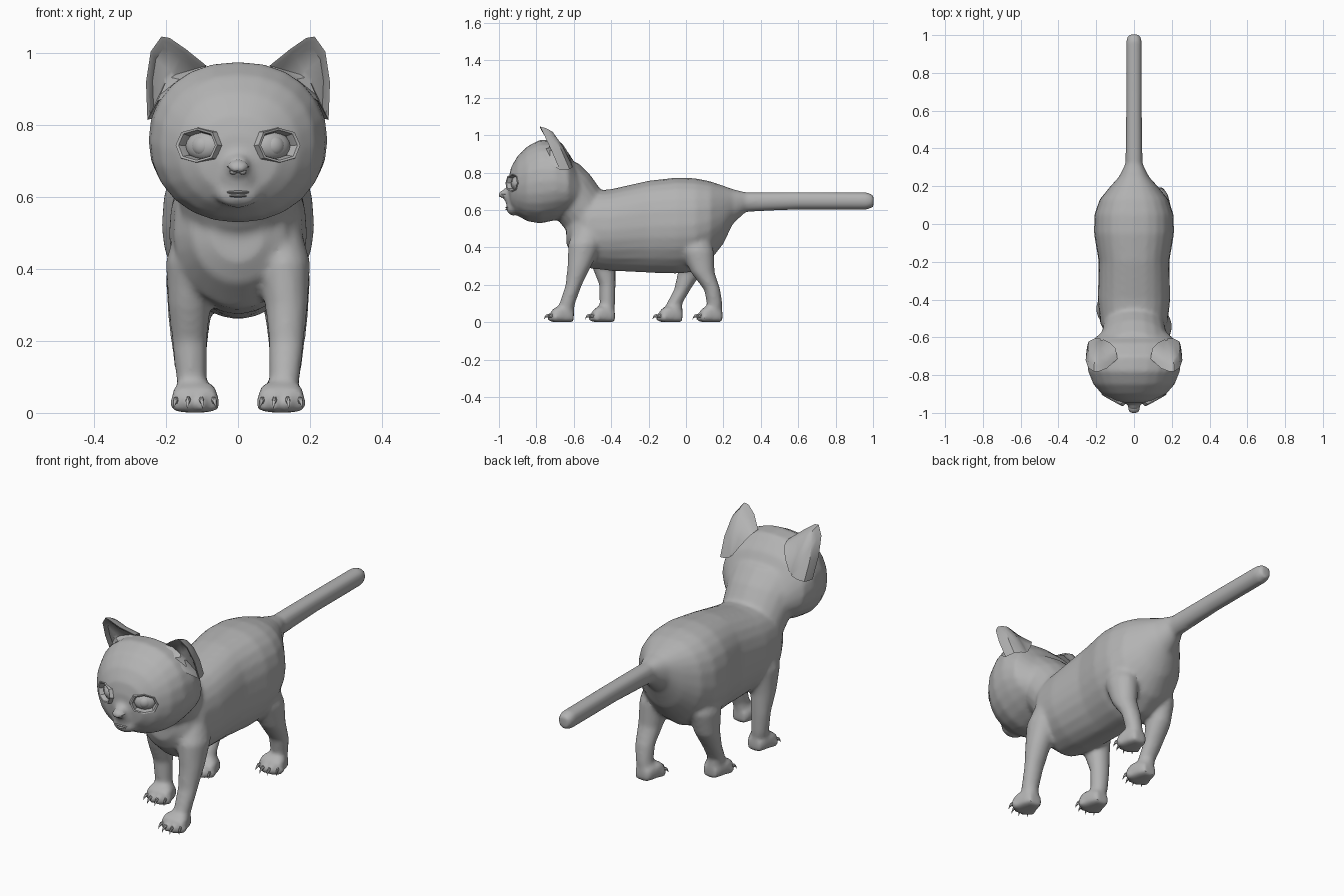
import bpy, bmesh, math
from mathutils import Vector, Matrix

if "Cube" in bpy.data.objects:
    bpy.data.objects.remove(bpy.data.objects["Cube"], do_unlink=True)

GREY = (0.45, 0.45, 0.45, 1)
fur = bpy.data.materials.new("plain grey")
fur.diffuse_color = GREY
fur.use_nodes = True
fur.node_tree.nodes["Principled BSDF"].inputs["Base Color"].default_value = GREY


def ring(centre, u, v, n=20, power=1.0, low_power=None):
    """Closed oval section; power below 1 is boxier, low_power shapes the lower half."""
    pts = []
    for i in range(n):
        a = 2 * math.pi * i / n
        c, s = math.cos(a), math.sin(a)
        p = low_power if low_power and s < 0 else power
        pts.append(Vector(centre) + Vector(u) * math.copysign(abs(c) ** p, c)
                   + Vector(v) * math.copysign(abs(s) ** p, s))
    return pts


def loft(bm, rings, cap_start=True, cap_end=True):
    rows = [[bm.verts.new(p) for p in r] for r in rings]
    n = len(rows[0])
    for a, b in zip(rows, rows[1:]):
        for i in range(n):
            bm.faces.new((a[i], a[(i + 1) % n], b[(i + 1) % n], b[i]))
    if cap_start:
        bm.faces.new(rows[0][::-1])
    if cap_end:
        bm.faces.new(rows[-1])


def loft_y(bm, table, power=1.0, low_power=None):
    """Sections along y given as (y, bottom z, top z, half width)."""
    loft(bm, [ring((0, y, (b + t) / 2), (w, 0, 0), (0, 0, (t - b) / 2), 24, power, low_power)
              for y, b, t, w in table])


def ball(bm, centre, size, segs=12):
    m = Matrix.Translation(centre) @ Matrix.Diagonal((*size, 1))
    bmesh.ops.create_uvsphere(bm, u_segments=segs, v_segments=segs // 2 + 2, radius=1, matrix=m)


def finish(bm, name):
    bmesh.ops.recalc_face_normals(bm, faces=bm.faces[:])
    mesh = bpy.data.meshes.new(name)
    bm.to_mesh(mesh)
    bm.free()
    ob = bpy.data.objects.new(name, mesh)
    bpy.context.collection.objects.link(ob)
    mesh.materials.append(fur)
    return ob


def smooth(ob, angle=35):
    bpy.ops.object.select_all(action='DESELECT')
    ob.select_set(True)
    bpy.context.view_layer.objects.active = ob
    bpy.ops.object.shade_smooth_by_angle(angle=math.radians(angle))


def apply_modifiers(ob):
    bpy.context.view_layer.update()
    dg = bpy.context.evaluated_depsgraph_get()
    mesh = bpy.data.meshes.new_from_object(ob.evaluated_get(dg))
    ob.modifiers.clear()
    ob.data = mesh
    bpy.context.view_layer.update()


skin = bmesh.new()

# Torso running into the straight tail, flat-sided above and keeled below
loft_y(skin, [(-.64, .42, .56, .07), (-.61, .36, .63, .13), (-.53, .29, .70, .178),
              (-.4, .275, .712, .192), (-.2, .265, .757, .187), (-.05, .26, .774, .212),
              (.05, .27, .77, .21), (.13, .33, .754, .182), (.2, .42, .73, .125),
              (.25, .525, .712, .08), (.32, .59, .695, .045), (.6, .602, .696, .042),
              (.97, .602, .694, .042), (1.003, .615, .68, .03)], 0.82, 1.05)

# Neck, leaning forward
loft(skin, [ring((0, y, z), (w, 0, 0), (0, .8 * d, .6 * d))
            for y, z, w, d in [(-.47, .50, .16, .13), (-.55, .60, .165, .14),
                               (-.62, .70, .18, .14), (-.69, .77, .2, .14)]])

# Head with nose bridge, muzzle and chin
loft_y(skin, [(-.948, .67, .77, .06), (-.935, .61, .83, .115), (-.90, .57, .89, .17),
              (-.85, .54, .94, .215), (-.78, .528, .977, .243), (-.70, .545, .972, .25),
              (-.63, .57, .91, .235), (-.57, .59, .81, .17)], 0.9, 0.95)
loft_y(skin, [(-.92, .65, .76, .05), (-.955, .655, .725, .036), (-.985, .662, .706, .026)])
ball(skin, (0, -.935, .66), (.05, .034, .05))
ball(skin, (0, -.925, .61), (.065, .036, .04))

# Legs: side, heel y and the y of each section going up
Z = {"front": (.04, .10, .20, .30, .42, .55), "rear": (.04, .10, .175, .265, .38, .52)}
X = (.12, .13, .135, .135, .127, .105)
RX = (.042, .043, .049, .06, .074, .06)
RY = (.045, .042, .044, .064, .09, .075)
LEGS = [("front", 1, -.60, (-.645, -.635, -.60, -.57, -.54, -.5)),
        ("front", -1, -.38, (-.43, -.42, -.42, -.44, -.45, -.45)),
        ("rear", 1, .195, (.15, .153, .14, .09, .06, .03)),
        ("rear", -1, -.02, (-.06, -.062, -.02, .02, .03, .02))]
claws = bmesh.new()
for kind, s, heel, ys in LEGS:
    loft(skin, [ring((s * x, y, z), (rx, 0, 0), (0, ry, 0), 16)
                for x, y, z, rx, ry in zip(X, ys, Z[kind], RX, RY)])
    # Paw
    loft(skin, [ring((s * .12, heel - d, t / 2), (w, 0, 0), (0, 0, t / 2), 16, .6)
                for d, t, w in [(0, .06, .036), (.03, .08, .05), (.08, .088, .064),
                                (.115, .07, .062)]])
    # Toes, each with a hooked claw
    for k, dx in enumerate((-.05, -.018, .018, .05)):
        back = .022 if k in (0, 3) else 0
        tx, ty = s * .12 + dx, heel - .118 + back
        ball(skin, (tx, ty, .027), (.02, .026, .027))
        loft(claws, [ring((tx + dx * o, ty - d, z), (r, 0, 0), (0, 0, r * 1.5), 6)
                     for o, d, z, r in [(0, .016, .036, .007), (.1, .03, .034, .006),
                                        (.15, .038, .025, .0035), (.18, .042, .014, .001)]])

# Blend all of it into one continuous skin
body = finish(skin, "body")
rm = body.modifiers.new("blend", 'REMESH')
rm.mode = 'VOXEL'
rm.voxel_size = 0.011
sm = body.modifiers.new("soften", 'SMOOTH')
sm.factor = 0.5
sm.iterations = 7
apply_modifiers(body)
smooth(finish(claws, "claws"))

# Eye positions on the face, lying flat on its surface
frames = []
for s in (1, -1):
    hit, loc, nor, _ = body.ray_cast(Vector((s * .115, -2, .745)), Vector((0, 1, 0)))
    nor = Vector((s * .48, -.87, .06)).normalized()
    frames.append((s, Matrix.Translation(loc - nor * .003)
                   @ nor.to_track_quat('Z', 'Y').to_matrix().to_4x4()))

EYE_W, EYE_H = .069, .05


def eye_ring(scale, z):
    return ring((0, 0, z), (EYE_W * scale, 0, 0), (0, EYE_H * scale, 0), 8, .85)


# Sockets cut into the head
cut = bmesh.new()
for s, m in frames:
    loft(cut, [[m @ p for p in eye_ring(.9, z)] for z in (-.03, .06)])
cutter = finish(cut, "socket_cutter")
cutter.hide_render = True
bo = body.modifiers.new("sockets", 'BOOLEAN')
bo.operation = 'DIFFERENCE'
bo.solver = 'EXACT'
bo.object = cutter
apply_modifiers(body)
bpy.data.objects.remove(cutter, do_unlink=True)
smooth(body)

# Faceted eyelids and eyeballs
for s, m in frames:
    side = "left" if s > 0 else "right"
    bm = bmesh.new()
    loft(bm, [eye_ring(k, z) for k, z in [(1.03, -.014), (.96, .004), (.84, .002),
                                          (.78, -.008), (.72, -.024)]], False, False)
    bm.transform(m)
    smooth(finish(bm, side + "_eyelid"), 20)
    bm = bmesh.new()
    ball(bm, (0, 0, -.034), (.054, .04, .028), 16)
    ball(bm, (0, 0, -.024), (.03, .029, .022), 16)
    bm.transform(m)
    smooth(finish(bm, side + "_eye"))

# Ears: a shallow cup with a thick rim and a rounded back
RIM = [(.088, -.715, .966), (.145, -.765, 1.012), (.19, -.782, 1.043), (.213, -.78, 1.047),
       (.243, -.76, 1.005), (.256, -.72, .92), (.252, -.675, .815), (.225, -.745, .865),
       (.15, -.775, .925)]
BOWL, BACK = Vector((.195, -.737, .935)), Vector((.17, -.60, .84))
# Each row: target, blend towards it, push to the rear
ROWS = [(BOWL, .8, .012), (BOWL, .3, .016), (BOWL, .12, .002), (BOWL, 0, 0),
        (BACK, .05, .025), (BACK, .14, .042), (BACK, .5, .03), (BACK, .9, 0)]
for s in (1, -1):
    bm = bmesh.new()
    loft(bm, [[Vector((s * q.x, q.y + push, q.z))
               for q in (Vector(p).lerp(goal, k) for p in RIM)] for goal, k, push in ROWS])
    smooth(finish(bm, ("left" if s > 0 else "right") + "_ear"), 40)

# Nose: a small wedge with nostrils under it
bm = bmesh.new()
loft(bm, [ring((0, y, z), (w, 0, 0), (0, 0, h), 8) for y, z, w, h in
          [(-.95, .686, .033, .025), (-.982, .686, .029, .019), (-.995, .683, .022, .013),
           (-1.0, .68, .01, .006)]])
for s in (1, -1):
    ball(bm, (s * .013, -.978, .671), (.011, .011, .008), 8)
smooth(finish(bm, "nose"), 40)

# Mouth: two thin lips
bm = bmesh.new()
for z, w in ((.614, .034), (.604, .026)):
    ball(bm, (0, -.952, z), (w, .014, .005), 10)
smooth(finish(bm, "mouth"))
